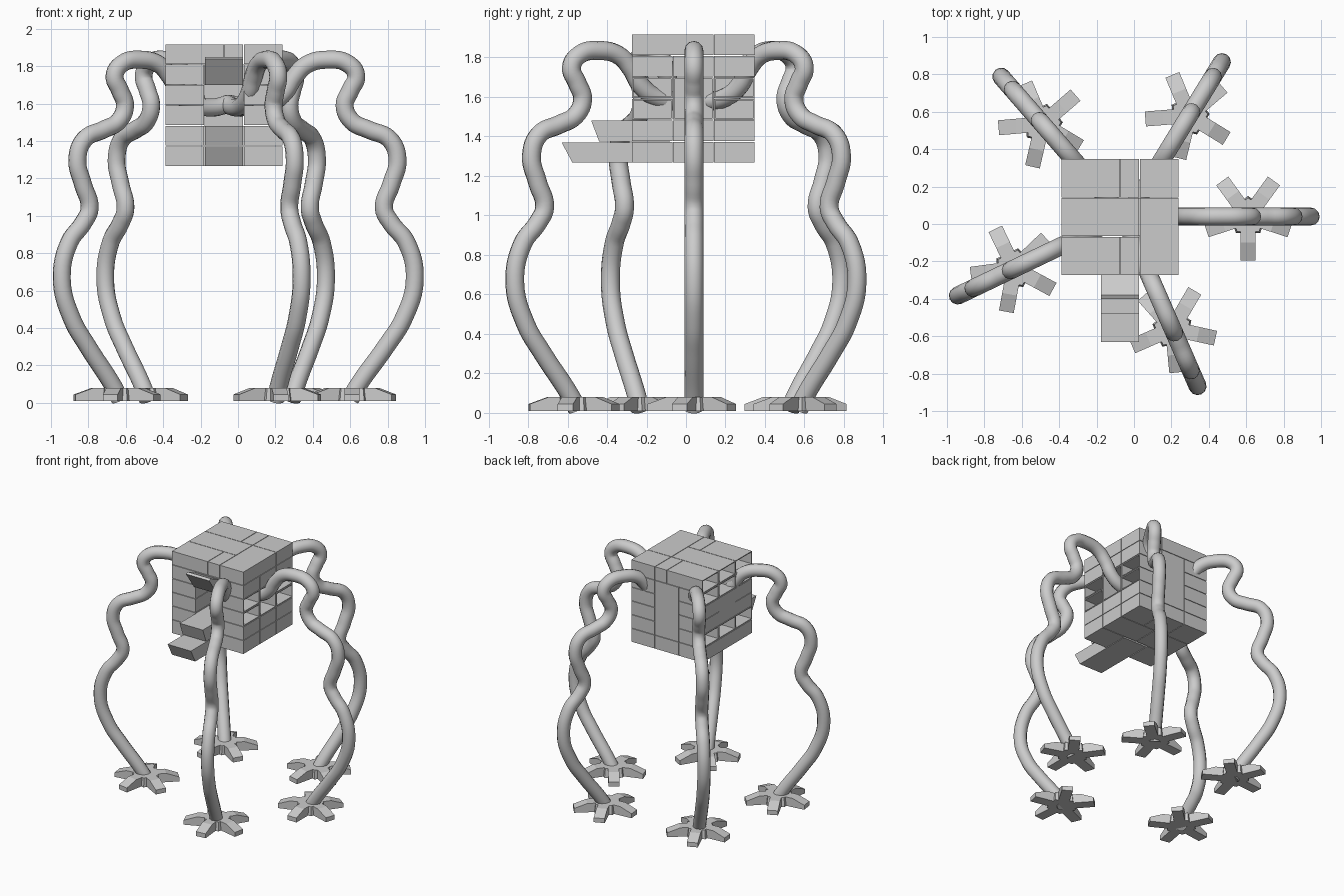
import bpy, bmesh
from math import radians, tau
from mathutils import Matrix, Vector

if "Cube" in bpy.data.objects:
    bpy.data.objects.remove(bpy.data.objects["Cube"])

ORIGIN = Vector((-0.39, -0.275, 1.265))
UNIT = Vector((0.105, 0.104, 0.109))
GAP = 0.002


def add_object(name, data, loc=(0, 0, 0), turn=0):
    ob = bpy.data.objects.new(name, data)
    bpy.context.collection.objects.link(ob)
    ob.location = loc
    ob.rotation_euler.z = turn
    return ob


def to_mesh(name, bm):
    bmesh.ops.recalc_face_normals(bm, faces=bm.faces)
    me = bpy.data.meshes.new(name)
    bm.to_mesh(me)
    bm.free()
    return me


def brick(name, xs, ys, zs, open_side=0):
    """Box in grid units; open_side -1 or 1 hollows it from that x end."""
    spans = (xs, ys, zs)
    lo = Vector([ORIGIN[i] + UNIT[i] * s[0] + GAP for i, s in enumerate(spans)])
    hi = Vector([ORIGIN[i] + UNIT[i] * s[1] - GAP for i, s in enumerate(spans)])
    size = hi - lo
    bm = bmesh.new()
    bmesh.ops.create_cube(bm, size=1, matrix=Matrix.Diagonal((*size, 1)))
    if open_side:
        bm.normal_update()
        end = [f for f in bm.faces if f.normal.x * open_side > 0.9]
        bmesh.ops.inset_individual(bm, faces=end, thickness=0.01)
        bmesh.ops.inset_individual(bm, faces=end, thickness=0, depth=-size.x * 0.9)
    return add_object(name, to_mesh(name, bm), (lo + hi) / 2)


def add_prism(bm, points, half, turn=0):
    """Extrude an x-z outline across y, then turn it about z."""
    verts = [bm.verts.new((x, -half, z)) for x, z in points]
    face = bm.faces.new(verts)
    ext = bmesh.ops.extrude_face_region(bm, geom=[face])["geom"]
    new = [v for v in ext if isinstance(v, bmesh.types.BMVert)]
    bmesh.ops.translate(bm, verts=new, vec=(0, 2 * half, 0))
    bmesh.ops.rotate(bm, verts=verts + new, matrix=Matrix.Rotation(turn, 3, "Z"))


# Body: stacked bricks, some hollow at the sides
for k in range(5):
    middle = k in (2, 3)
    left_open = -1 if k in (1, 4) else 0
    right_open = 1 if middle else 0
    layer = (k, k + 1)
    for row, ys in (("front", (0, 2)), ("back", (4, 6))):
        brick(f"{row}_right_brick_{k}", (0, 2), ys, layer, left_open)
        brick(f"{row}_left_brick_{k}", (4, 6), ys, layer, right_open)
    if not middle:
        brick(f"middle_right_brick_{k}", (0, 3), (2, 4), layer, left_open)
        brick(f"middle_left_brick_{k}", (3, 6), (2, 4), layer)

brick("middle_right_block", (0, 2), (2, 4), (2, 4))
brick("middle_left_frame", (4, 6), (2, 4), (2, 4), 1)
brick("back_upright_brick", (2, 4), (4, 6), (1, 5))
brick("back_base_brick", (2, 4), (4, 6), (0, 1))
brick("front_lintel", (2, 4), (0, 2), (4, 5))

# Top layer
top = (5, 6)
for row, ys in (("front", (0, 2)), ("back", (4, 6))):
    brick(f"top_{row}_long_brick", (0, 3), ys, top, -1)
    brick(f"top_{row}_short_brick", (3, 4), ys, top)
brick("top_middle_brick", (0, 4), (2, 4), top, -1)
brick("top_left_long_brick", (4, 6), (0, 4), top)
brick("top_left_short_brick", (4, 6), (4, 6), top)

# Drawers and flap reaching out of the front
FRONT_PARTS = {
    "lower_drawer": [(0.08, 1.267), (0.575, 1.267), (0.63, 1.37), (0.08, 1.37)],
    "upper_drawer": [(0.08, 1.375), (0.44, 1.375), (0.48, 1.48), (0.08, 1.48)],
    "front_flap": [(0.27, 1.7), (0.3, 1.7), (0.4, 1.84), (0.38, 1.85), (0.27, 1.8)],
}
for name, outline in FRONT_PARTS.items():
    bm = bmesh.new()
    add_prism(bm, outline, 0.102)
    add_object(name, to_mesh(name, bm), (-0.075, 0, 0), radians(-90))

# Leg: one wavy tube shared by all five
PATH = [(-0.01, 0.02), (0.03, 0.09), (0.18, 0.3), (0.275, 0.45), (0.335, 0.66),
        (0.29, 0.86), (0.21, 0.96), (0.17, 1.04), (0.21, 1.17), (0.243, 1.3),
        (0.2, 1.41), (0.09, 1.46), (0, 1.505), (-0.04, 1.59), (-0.01, 1.67),
        (0.022, 1.75), (-0.025, 1.815), (-0.13, 1.835), (-0.24, 1.81),
        (-0.31, 1.74), (-0.36, 1.66), (-0.44, 1.6), (-0.56, 1.58), (-0.66, 1.6)]
curve = bpy.data.curves.new("leg", "CURVE")
curve.dimensions = "3D"
curve.bevel_depth = 0.048
curve.bevel_resolution = 4
curve.resolution_u = 6
curve.use_fill_caps = True
spline = curve.splines.new("BEZIER")
spline.bezier_points.add(len(PATH) - 1)
for point, (x, z) in zip(spline.bezier_points, PATH):
    point.co = (x, 0, z)
    point.handle_left_type = point.handle_right_type = "AUTO"

# Foot: five-sided hub with five sloping toes
bm = bmesh.new()
bmesh.ops.create_cone(bm, cap_ends=True, segments=5, radius1=0.11, radius2=0.1,
                      depth=0.07, matrix=Matrix.Translation((0, 0, 0.045)))
TOE = [(0.07, 0.01), (0.235, 0.01), (0.235, 0.045), (0.14, 0.08), (0.07, 0.08)]
for i in range(5):
    add_prism(bm, TOE, 0.04, radians(-90) + i * tau / 5)
foot_mesh = to_mesh("foot", bm)

# Place each leg with its foot
LEGS = {
    "left": (0.61, 0.04, 0),
    "back_left": (0.295, 0.58, 58.5),
    "back_right": (-0.49, 0.535, 131),
    "front_right": (-0.64, -0.238, 205.6),
    "front_left": (0.206, -0.56, 293.6),
}
for side, (x, y, angle) in LEGS.items():
    add_object(f"{side}_leg", curve, (x, y, 0), radians(angle))
    add_object(f"{side}_foot", foot_mesh, (x, y, 0), radians(angle))
